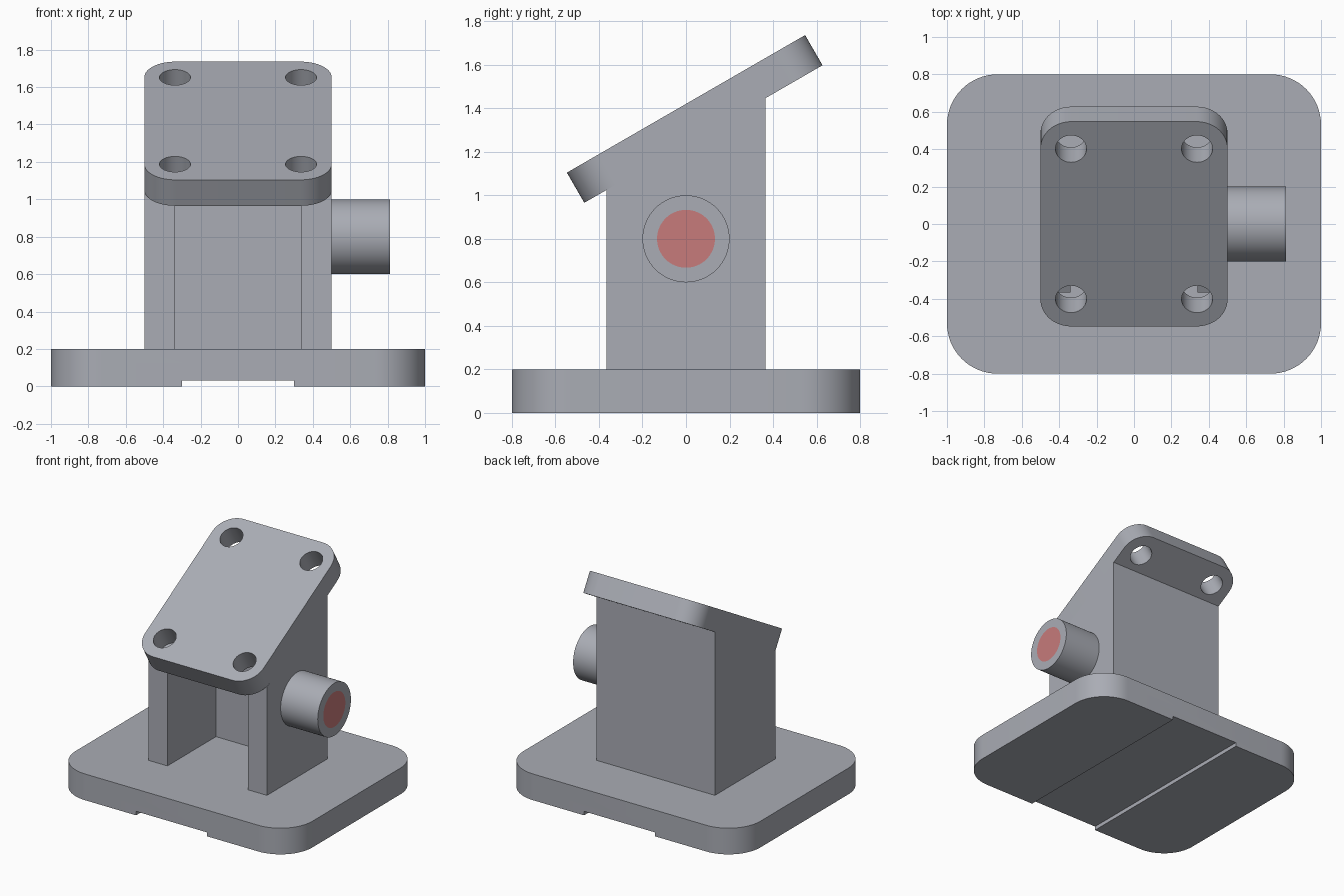
import bpy, bmesh, math
from mathutils import Matrix

if "Cube" in bpy.data.objects:
    bpy.data.objects.remove(bpy.data.objects["Cube"])


def material(name, rgb):
    m = bpy.data.materials.new(name)
    m.diffuse_color = (*rgb, 1)
    m.use_nodes = True
    m.node_tree.nodes["Principled BSDF"].inputs["Base Color"].default_value = m.diffuse_color
    return m


GREY = material("steel grey", (0.40, 0.415, 0.46))
RED = material("muted red", (0.57, 0.197, 0.197))
TILT = math.radians(30)


def finish(name, bm, mats=(GREY,)):
    bmesh.ops.recalc_face_normals(bm, faces=bm.faces)
    me = bpy.data.meshes.new(name)
    bm.to_mesh(me)
    bm.free()
    ob = bpy.data.objects.new(name, me)
    bpy.context.collection.objects.link(ob)
    for m in mats:
        me.materials.append(m)
    return ob


def activate(ob):
    bpy.ops.object.select_all(action='DESELECT')
    ob.select_set(True)
    bpy.context.view_layer.objects.active = ob


def smooth(ob):
    activate(ob)
    bpy.ops.object.shade_smooth_by_angle(angle=math.radians(30))


def cut(ob, cutter):
    mod = ob.modifiers.new("cut", 'BOOLEAN')
    mod.operation, mod.solver, mod.object = 'DIFFERENCE', 'EXACT', cutter
    activate(ob)
    bpy.ops.object.modifier_apply(modifier=mod.name)
    bpy.data.objects.remove(cutter)


def rounded_rect(hx, hy, r, n=16):
    pts = []
    for k, (sx, sy) in enumerate([(1, 1), (-1, 1), (-1, -1), (1, -1)]):
        for i in range(n + 1):
            a = math.pi / 2 * (k + i / n)
            pts.append((sx * (hx - r) + r * math.cos(a), sy * (hy - r) + r * math.sin(a)))
    return pts


def prism(pts, bottom, top):
    """Extrude an outline between two heights, each given as a function of y."""
    bm = bmesh.new()
    lo = [bm.verts.new((x, y, bottom(y))) for x, y in pts]
    hi = [bm.verts.new((x, y, top(y))) for x, y in pts]
    bm.faces.new(lo)
    bm.faces.new(hi)
    for i in range(len(pts)):
        j = (i + 1) % len(pts)
        bm.faces.new((lo[i], lo[j], hi[j], hi[i]))
    return bm


# base slab with a shallow channel underneath
base = finish("base", prism(rounded_rect(1, 0.8, 0.27), lambda y: 0, lambda y: 0.2))
bm = bmesh.new()
bmesh.ops.create_cube(bm, size=1, matrix=Matrix.Diagonal((0.6, 2, 0.06, 1)))
cut(base, finish("channel_cutter", bm))
smooth(base)

# U-shaped upright, open to the front, with its top sloped to meet the plate
outline = [(-0.5, -0.365), (-0.34, -0.365), (-0.34, 0.22), (0.34, 0.22),
           (0.34, -0.365), (0.5, -0.365), (0.5, 0.365), (-0.5, 0.365)]
finish("upright", prism(outline, lambda y: 0.2,
                        lambda y: 1.42 - 0.16 / math.cos(TILT) + y * math.tan(TILT)))

# tilted mounting plate with four holes
plate = finish("mounting_plate", prism(rounded_rect(0.5, 0.632, 0.165),
                                       lambda y: -0.16, lambda y: 0))
bm = bmesh.new()
for x in (-0.337, 0.337):
    for y in (-0.464, 0.464):
        bmesh.ops.create_cone(bm, cap_ends=True, segments=48, radius1=0.083, radius2=0.083,
                              depth=0.6, matrix=Matrix.Translation((x, y, 0)))
cut(plate, finish("hole_cutter", bm))
plate.data.transform(Matrix.Translation((0, 0, 1.42)) @ Matrix.Rotation(TILT, 4, 'X'))
smooth(plate)

# side boss with a red disc inset on its end
bm = bmesh.new()
bmesh.ops.create_cone(bm, cap_ends=True, segments=64, radius1=0.2, radius2=0.2, depth=0.36,
                      matrix=Matrix.Translation((0.633, 0, 0.8)) @ Matrix.Rotation(math.pi / 2, 4, 'Y'))
end = max(bm.faces, key=lambda f: f.calc_center_median().x)
bmesh.ops.inset_region(bm, faces=[end], thickness=0.067)
end.material_index = 1
smooth(finish("side_boss", bm, (GREY, RED)))
